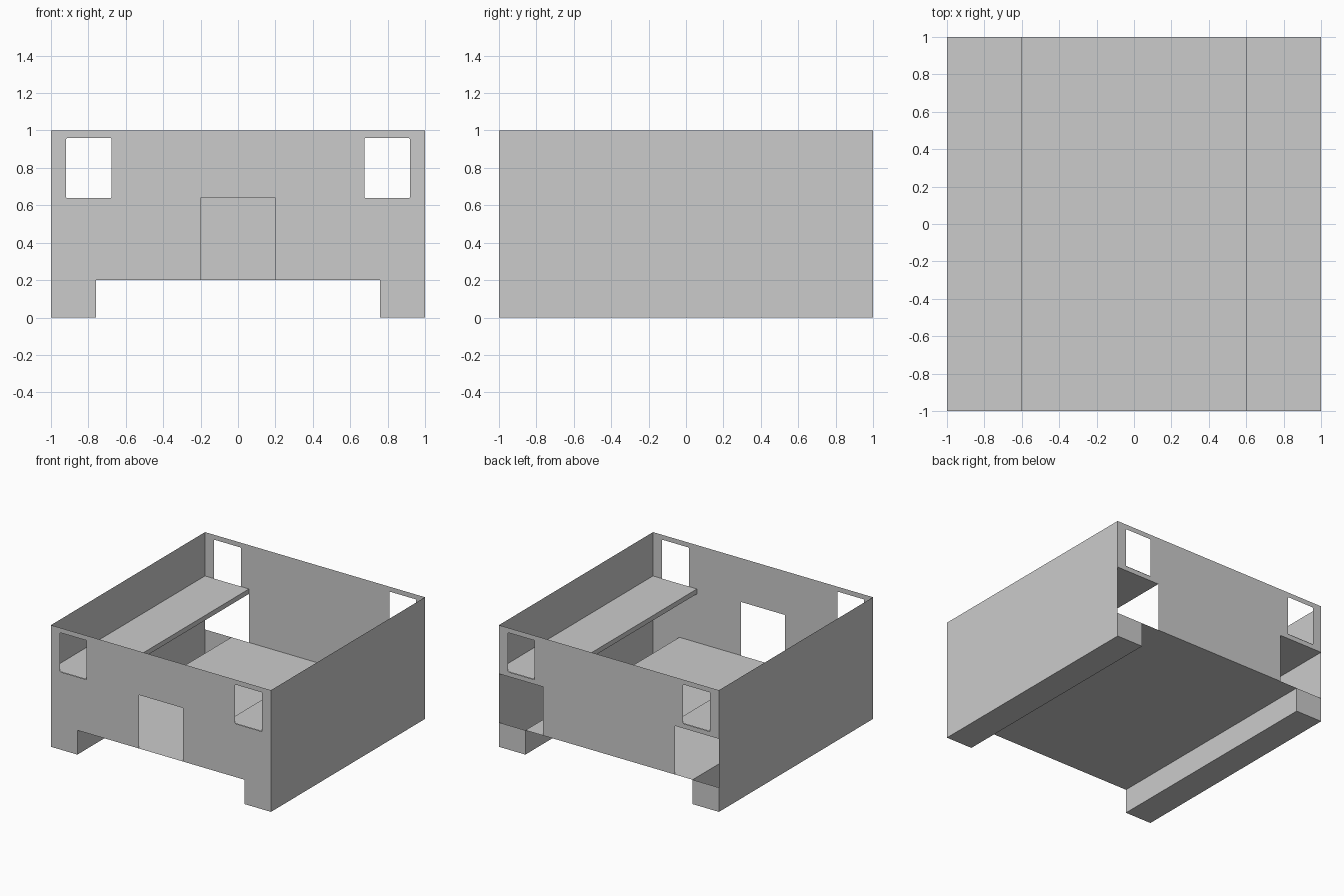
import bpy, bmesh

if "Cube" in bpy.data.objects:
    bpy.data.objects.remove(bpy.data.objects["Cube"])


def new_object(name, bm):
    me = bpy.data.meshes.new(name)
    bm.to_mesh(me)
    bm.free()
    ob = bpy.data.objects.new(name, me)
    bpy.context.collection.objects.link(ob)
    return ob


def extruded_sheet(name, profile):
    """Open (x, z) profile swept along the full depth in y."""
    bm = bmesh.new()
    rows = [[bm.verts.new((x, y, z)) for x, z in profile] for y in (-1, 1)]
    for i in range(len(profile) - 1):
        bm.faces.new((rows[0][i], rows[0][i + 1], rows[1][i + 1], rows[1][i]))
    return new_object(name, bm)


def window(side):
    """Window outline with slightly clipped corners."""
    x0, x1, z0, z1, c = 0.675, 0.92, 0.638, 0.96, 0.006
    pts = [(x0 + c, z0), (x1 - c, z0), (x1, z0 + c), (x1, z1 - c),
           (x1 - c, z1), (x0 + c, z1), (x0, z1 - c), (x0, z0 + c)]
    return [(side * x, z) for x, z in pts]


def end_wall(name, y, loops):
    """Flat wall filled between outlines; inner loops become holes."""
    bm = bmesh.new()
    for loop in loops:
        vs = [bm.verts.new((x, y, z)) for x, z in loop]
        for a, b in zip(vs, vs[1:] + vs[:1]):
            bm.edges.new((a, b))
    bmesh.ops.triangle_fill(bm, use_beauty=True, edges=bm.edges[:], normal=(0, y, 0))
    for f in bm.faces:
        f.normal_update()
        if f.normal.y * y < 0:
            f.normal_flip()
    return new_object(name, bm)


def mirrored(half):
    """Complete a left-to-right symmetric outline from its right half."""
    return half + [(-x, z) for x, z in reversed(half)]


# Side walls, side channels and raised floor as one folded sheet
extruded_sheet("side_walls_and_floor", mirrored(
    [(1, 1), (1, 0), (0.76, 0), (0.76, 0.2)]))

# Front wall with central doorway
windows = [window(1), window(-1)]
end_wall("front_wall", -1, [mirrored(
    [(0.2, 0.64), (0.2, 0.2), (0.76, 0.2), (0.76, 0), (1, 0), (1, 1)])] + windows)

# Back wall with an opening at each corner
end_wall("back_wall", 1, [mirrored(
    [(0.6, 0.2), (0.6, 0.6), (1, 0.6), (1, 1)])] + windows)

for side, label in ((1, "right"), (-1, "left")):
    # Channel end below each back opening
    end_wall(label + "_channel_end", 1,
             [[(side * x, z) for x, z in ((0.76, 0), (1, 0), (1, 0.2), (0.76, 0.2))]])
    # Shelf along the side wall
    shelf = [(side * x, z) for x, z in ((1, 0.64), (0.6, 0.64), (0.6, 0.6), (1, 0.6))]
    extruded_sheet(label + "_shelf", shelf if side < 0 else shelf[::-1])
